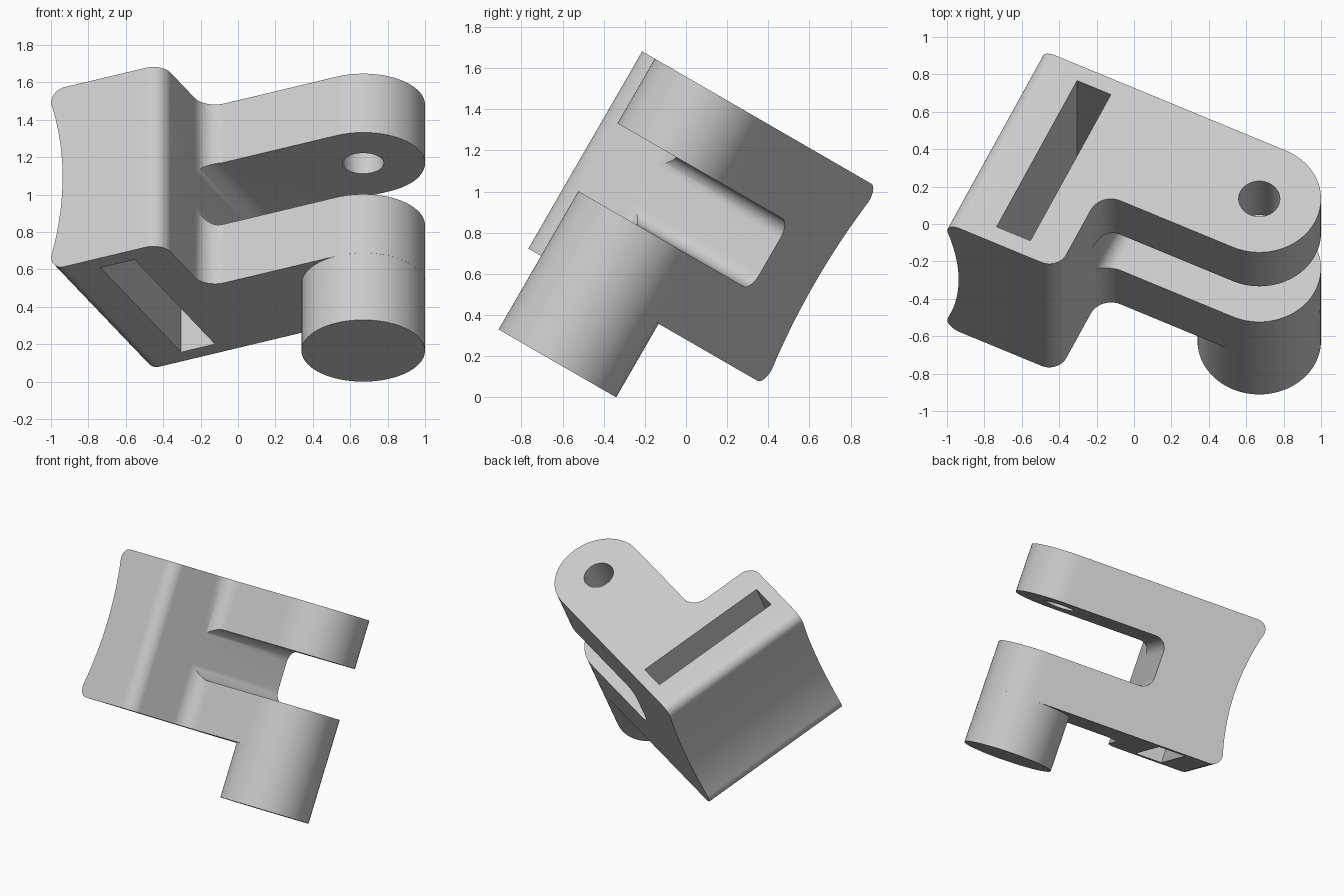
import bpy, bmesh
from math import radians, sin, cos, tan, pi
from mathutils import Matrix, Vector

cube = bpy.data.objects.get("Cube")
if cube:
    bpy.data.objects.remove(cube, do_unlink=True)

# Single plain grey
grey = bpy.data.materials.new("plain_grey")
grey.use_nodes = True
colour = (0.6, 0.6, 0.6, 1)
grey.diffuse_color = colour
grey.node_tree.nodes["Principled BSDF"].inputs["Base Color"].default_value = colour

# Main levels along the pivot axis, and the pivot position in plan
BOTTOM, TOP = 0.243, 1.35
GAP_LOW, GAP_HIGH = 0.606, 0.987
PX, PY, R = 0.873, -0.275, 0.33
WALL = 0.09
POSE = Matrix.Rotation(radians(-30), 4, 'X') @ Matrix.Rotation(radians(-25.5), 4, 'Z')


def rounded(corners, steps=12):
    """Polygon outline with an arc at every corner that has a radius."""
    out = []
    for i, (x, y, r) in enumerate(corners):
        c = Vector((x, y))
        if r == 0:
            out.append(c)
            continue
        a = (Vector(corners[i - 1][:2]) - c).normalized()
        b = (Vector(corners[(i + 1) % len(corners)][:2]) - c).normalized()
        half = a.angle(b) / 2
        centre = c + (a + b).normalized() * r / sin(half)
        start = c + a * r / tan(half) - centre
        sweep = (pi - 2 * half) * (1 if a.x * b.y - a.y * b.x < 0 else -1)
        for k in range(steps + 1):
            t = sweep * k / steps
            out.append(centre + Vector((start.x * cos(t) - start.y * sin(t),
                                        start.x * sin(t) + start.y * cos(t))))
    return out


def finish(name, bm):
    bmesh.ops.recalc_face_normals(bm, faces=bm.faces)
    me = bpy.data.meshes.new(name)
    bm.to_mesh(me)
    bm.free()
    ob = bpy.data.objects.new(name, me)
    bpy.context.collection.objects.link(ob)
    return ob


def prism(name, outline, low, high, place):
    """Extrude an outline; place(a, b, h) gives each point its position."""
    bm = bmesh.new()
    face = bm.faces.new([bm.verts.new(place(p.x, p.y, low)) for p in outline])
    side = bmesh.ops.extrude_face_region(bm, geom=[face])["geom"]
    shift = Vector(place(0, 0, high)) - Vector(place(0, 0, low))
    bmesh.ops.translate(bm, vec=shift, verts=[v for v in side if isinstance(v, bmesh.types.BMVert)])
    return finish(name, bm)


def rod(name, radius, start, end, segments=64):
    start, end = Vector(start), Vector(end)
    axis = end - start
    bm = bmesh.new()
    bmesh.ops.create_cone(bm, cap_ends=True, segments=segments, radius1=radius,
                          radius2=radius, depth=axis.length)
    turn = axis.to_track_quat('Z', 'Y').to_matrix().to_4x4()
    bm.transform(Matrix.Translation((start + end) / 2) @ turn)
    return finish(name, bm)


def combine(target, tool, operation):
    mod = target.modifiers.new(operation, 'BOOLEAN')
    mod.object, mod.operation, mod.solver = tool, operation, 'EXACT'
    bpy.context.view_layer.objects.active = target
    bpy.ops.object.modifier_apply(modifier=mod.name)
    bpy.data.objects.remove(tool, do_unlink=True)


# Plan outline: block on the left, arm with a round end on the right
plan = rounded([
    (-0.8, -1.13, 0), (WALL, -1.13, 0.1), (WALL, PY - R, 0.12),
    (PX + R, PY - R, R - 0.001), (PX + R, PY + R, R - 0.001), (-0.8, PY + R, 0)], 24)
bracket = prism("clevis_bracket", plan, BOTTOM, TOP, lambda a, b, h: (a, b, h))

# Side outline: fork gap on the right, hollow face on the left
middle = (BOTTOM + TOP) / 2


def hollow(h):
    return -0.50 - 0.067 * ((h - middle) / 0.47) ** 2


scoop = [(hollow(middle + t), middle + t, 0)
         for t in (0.44 - 0.88 * k / 24 for k in range(25))]
side = rounded([
    (hollow(BOTTOM), BOTTOM, 0.075), (1.5, BOTTOM, 0), (1.5, GAP_LOW, 0),
    (WALL, GAP_LOW, 0.09), (WALL, GAP_HIGH, 0.09), (1.5, GAP_HIGH, 0),
    (1.5, TOP, 0), (hollow(TOP), TOP, 0.075)] + scoop)
combine(bracket, prism("side_cutter", side, -1.5, 0.5, lambda a, b, h: (a, h, b)), 'INTERSECT')

# Long rectangular slot through the block
slot = [Vector(c) for c in ((-0.32, -1.035), (-0.12, -1.035), (-0.12, -0.035), (-0.32, -0.035))]
combine(bracket, prism("slot_cutter", slot, 0, 1.6, lambda a, b, h: (a, b, h)), 'DIFFERENCE')

# Pivot hole in the upper arm
combine(bracket, rod("pivot_cutter", 0.11, (PX, PY, 0.8), (PX, PY, 1.5)), 'DIFFERENCE')

# Round barrel under the lower arm, with a blind cross hole
barrel = rod("barrel", R, (PX, PY, -0.17), (PX, PY, BOTTOM), 96)
combine(barrel, rod("cross_cutter", 0.165, (PX, PY - 0.6, 0.06), (PX, PY, 0.06)), 'DIFFERENCE')

# Tilt into the final pose, colour and shade
for ob in (bracket, barrel):
    ob.data.transform(POSE)
    ob.data.materials.clear()
    ob.data.materials.append(grey)
    bpy.ops.object.select_all(action='DESELECT')
    ob.select_set(True)
    bpy.context.view_layer.objects.active = ob
    bpy.ops.object.shade_smooth_by_angle(angle=radians(30))
